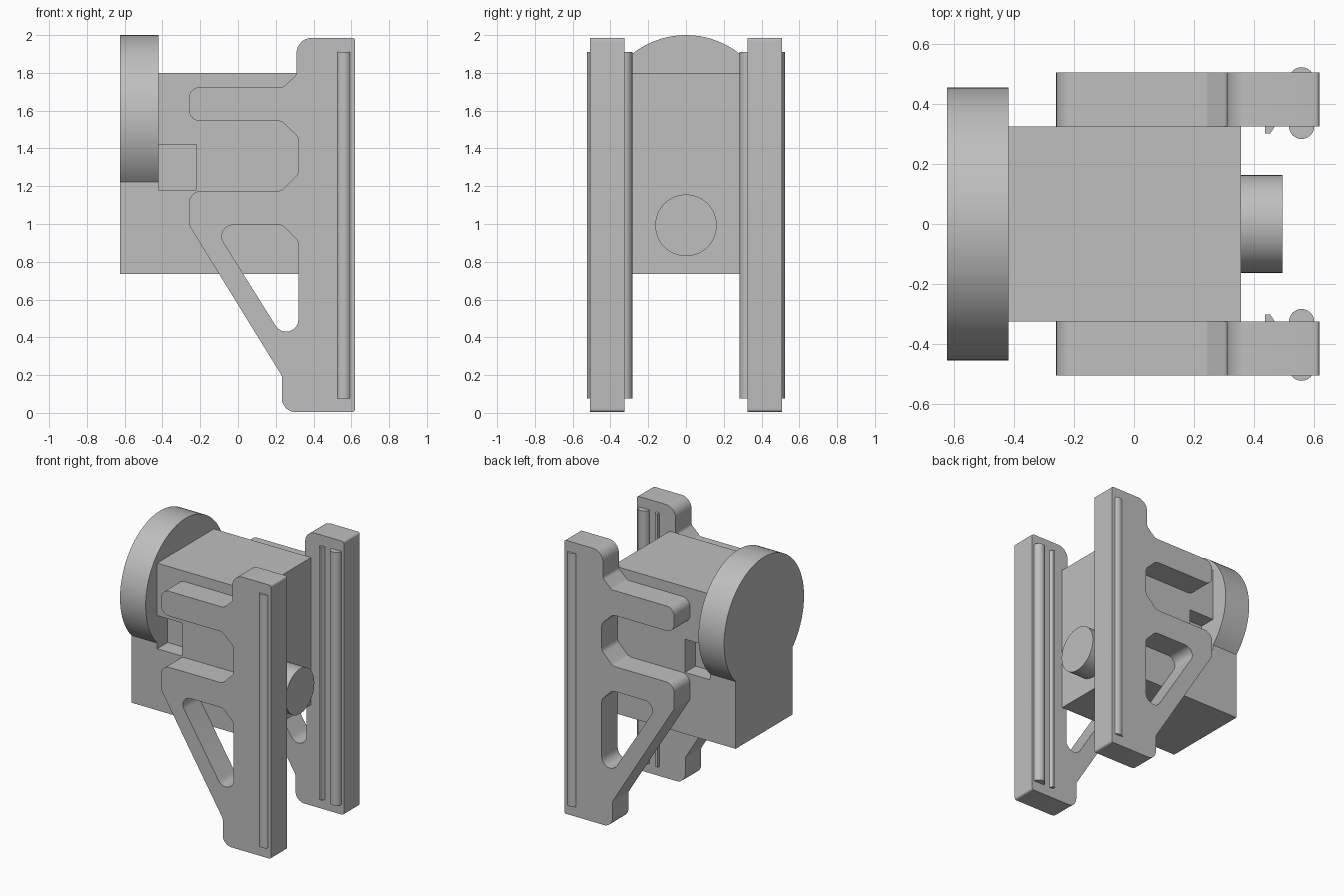
import bpy
import bmesh
from math import cos, sin, asin, pi, radians, tan
from mathutils import Vector

cube = bpy.data.objects.get("Cube")
if cube:
    bpy.data.objects.remove(cube, do_unlink=True)

grey = bpy.data.materials.new("light grey")
grey.use_nodes = True
COLOUR = (0.52, 0.52, 0.52, 1)
grey.diffuse_color = COLOUR
grey.node_tree.nodes["Principled BSDF"].inputs["Base Color"].default_value = COLOUR

# How a 2D profile point plus a depth maps to space, for each extrusion axis
PLACE = {
    "x": lambda p, d: (d, p[0], p[1]),
    "y": lambda p, d: (p[0], d, p[1]),
    "z": lambda p, d: (p[0], p[1], d),
}


def prism(name, profile, axis, start, end):
    """Extrude a closed profile along an axis."""
    bm = bmesh.new()
    place = PLACE[axis]
    low = [bm.verts.new(place(p, start)) for p in profile]
    high = [bm.verts.new(place(p, end)) for p in profile]
    bm.faces.new(low)
    bm.faces.new(high)
    n = len(profile)
    for i in range(n):
        j = (i + 1) % n
        bm.faces.new((low[i], low[j], high[j], high[i]))
    bmesh.ops.recalc_face_normals(bm, faces=bm.faces)
    mesh = bpy.data.meshes.new(name)
    bm.to_mesh(mesh)
    bm.free()
    mesh.materials.append(grey)
    obj = bpy.data.objects.new(name, mesh)
    bpy.context.collection.objects.link(obj)
    return obj


def rectangle(a0, a1, b0, b1):
    return [(a0, b0), (a1, b0), (a1, b1), (a0, b1)]


def arc(ca, cb, r, start=0, end=2 * pi, steps=64):
    return [(ca + r * cos(start + (end - start) * i / steps),
             cb + r * sin(start + (end - start) * i / steps))
            for i in range(steps + 1)]


def circle(ca, cb, r, steps=48):
    return arc(ca, cb, r, steps=steps)[:-1]


def rounded(corners, steps=8):
    """Round every (a, b, radius) corner of a polygon with a tangent arc."""
    out = []
    n = len(corners)
    for i, (a, b, r) in enumerate(corners):
        p = Vector((a, b))
        u = (Vector(corners[i - 1][:2]) - p).normalized()
        v = (Vector(corners[(i + 1) % n][:2]) - p).normalized()
        half = u.angle(v) / 2
        centre = p + (u + v).normalized() * (r / sin(half))
        first = p + u * (r / tan(half)) - centre
        last = p + v * (r / tan(half)) - centre
        sweep = pi - 2 * half
        for k in range(steps + 1):
            t = k / steps
            q = (first * sin((1 - t) * sweep) + last * sin(t * sweep)) / sin(sweep)
            out.append(tuple(centre + q))
    return out


def cut(obj, cutter):
    mod = obj.modifiers.new("cut", "BOOLEAN")
    mod.operation = "DIFFERENCE"
    mod.solver = "EXACT"
    mod.object = cutter
    bpy.context.view_layer.objects.active = obj
    bpy.ops.object.modifier_apply(modifier=mod.name)
    bpy.data.objects.remove(cutter, do_unlink=True)


parts = []

# Main housing with a pocket in each side
HALF = 0.325
BASE = 0.735
housing = prism("housing", rectangle(-0.42, 0.357, BASE, 1.8), "y", -HALF, HALF)
for side in (-1, 1):
    pocket = prism("pocket_cutter", rectangle(-0.5, -0.22, 1.18, 1.42), "y",
                   side * 0.205, side * 0.5)
    cut(housing, pocket)
parts.append(housing)

# End plate: a disc that runs down into a square foot
R, CZ = 0.457, 1.543
dip = asin((CZ - 1.222) / R)
plate = arc(0, CZ, R, -dip, pi + dip) + [(-HALF, BASE), (HALF, BASE)]
parts.append(prism("end_plate", plate, "x", -0.625, -0.42))

# Round boss on the opposite end
parts.append(prism("boss", circle(0, 0.993, 0.163), "x", 0.357, 0.497))

# Side brackets with a finger, a brace and a triangular window
BRACKET = [
    (0.62, 0.005, 0.015), (0.62, 1.985, 0.015), (0.31, 1.985, 0.08),
    (0.31, 1.79, 0.03), (0.24, 1.725, 0.03), (-0.26, 1.725, 0.06),
    (-0.26, 1.545, 0.06), (0.23, 1.545, 0.05), (0.32, 1.46, 0.05),
    (0.32, 1.265, 0.05), (0.23, 1.175, 0.05), (-0.26, 1.175, 0.065),
    (-0.26, 0.995, 0.05), (0.233, 0.195, 0.03), (0.233, 0.005, 0.07),
]
WINDOW = [
    (-0.134, 0.995, 0.06), (0.235, 0.995, 0.05),
    (0.32, 0.91, 0.05), (0.32, 0.268, 0.065),
]
for side, label in ((1, "left"), (-1, "right")):
    bracket = prism(label + "_bracket", rounded(BRACKET), "y",
                    side * HALF, side * 0.507)
    cut(bracket, prism("window_cutter", rounded(WINDOW), "y", side * 0.2, side * 0.7))
    parts.append(bracket)

    # Rails running up the bracket faces
    profiles = {
        "inner_rail": circle(0.56, side * 0.326, 0.042, 32),
        "outer_rail": circle(0.56, side * 0.482, 0.042, 32),
        "guide_strip": [(0.438, side * 0.335), (0.438, side * 0.302),
                        (0.455, side * 0.302), (0.476, side * 0.335)],
    }
    for name, profile in profiles.items():
        parts.append(prism(label + "_" + name, profile, "z", 0.077, 1.91))

# Smooth the curved walls and keep the edges crisp
bpy.ops.object.select_all(action="DESELECT")
for obj in parts:
    obj.select_set(True)
bpy.context.view_layer.objects.active = parts[0]
bpy.ops.object.shade_smooth_by_angle(angle=radians(25))
